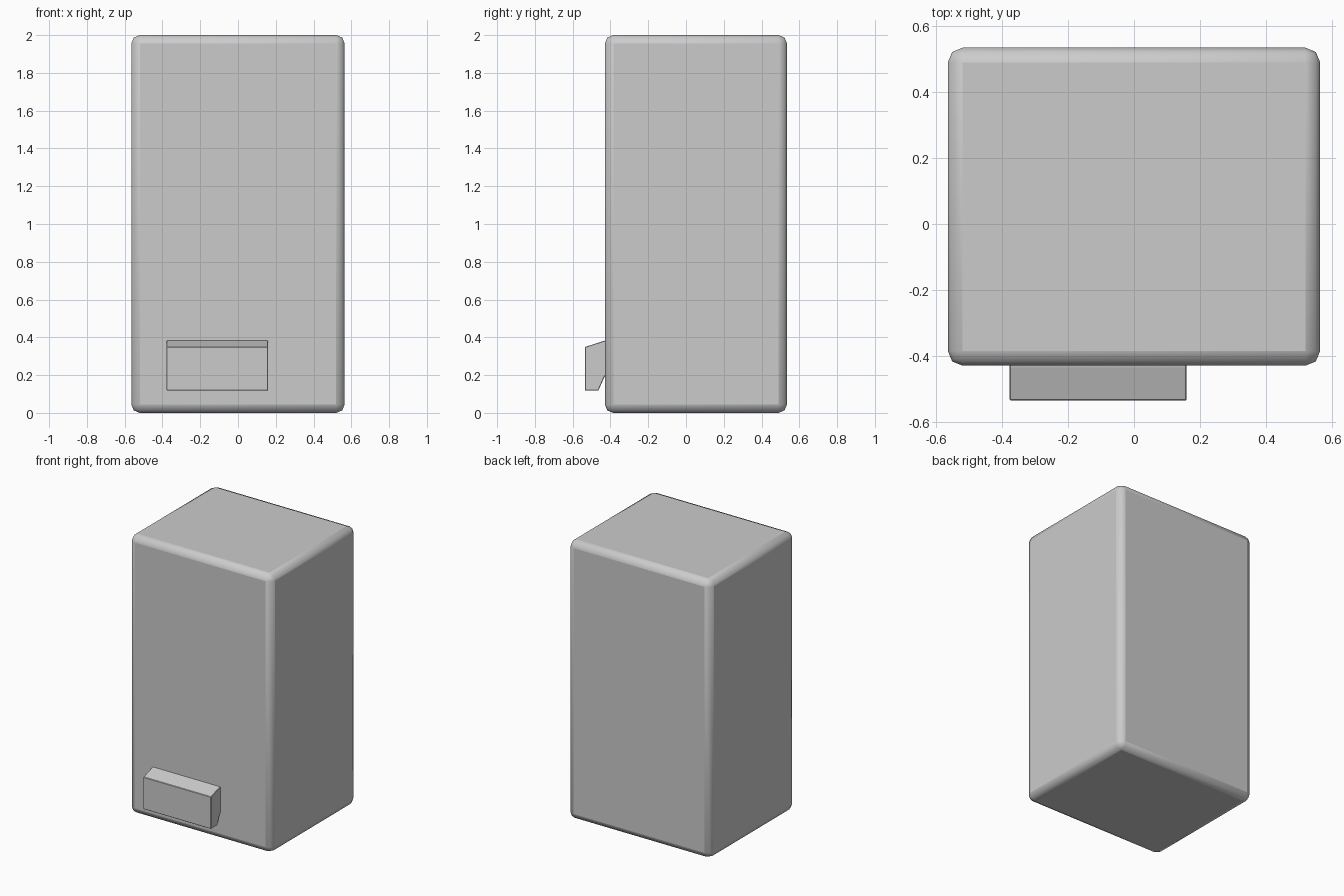
import bpy, bmesh, math

if "Cube" in bpy.data.objects:
    bpy.data.objects.remove(bpy.data.objects["Cube"])


def finish(name, bm, bevel, segments, smooth):
    """Turn a bmesh into an object with rounded edges."""
    bmesh.ops.recalc_face_normals(bm, faces=bm.faces)
    mesh = bpy.data.meshes.new(name)
    bm.to_mesh(mesh)
    bm.free()
    obj = bpy.data.objects.new(name, mesh)
    bpy.context.collection.objects.link(obj)
    mod = obj.modifiers.new("rounded_edges", 'BEVEL')
    mod.width = bevel
    mod.segments = segments
    mod.limit_method = 'ANGLE'
    mod.angle_limit = math.radians(15)
    if smooth:
        bpy.ops.object.select_all(action='DESELECT')
        obj.select_set(True)
        bpy.context.view_layer.objects.active = obj
        bpy.ops.object.shade_smooth_by_angle(angle=math.radians(50))
    return obj


def extrude_profile(name, profile, x0, x1, bevel, segments, smooth):
    """Sweep a closed (y, z) side profile from x0 to x1."""
    bm = bmesh.new()
    face = bm.faces.new([bm.verts.new((x0, y, z)) for y, z in profile])
    ext = bmesh.ops.extrude_face_region(bm, geom=[face])
    verts = [v for v in ext["geom"] if isinstance(v, bmesh.types.BMVert)]
    bmesh.ops.translate(bm, verts=verts, vec=(x1 - x0, 0, 0))
    return finish(name, bm, bevel, segments, smooth)


# Tall cabinet with softly rounded edges
extrude_profile("cabinet",
                [(-0.43, 0), (0.535, 0), (0.535, 2), (-0.43, 2)],
                -0.565, 0.565, 0.045, 2, True)

# Collection hopper on the lower front, its back edge set into the cabinet
extrude_profile("collection_hopper",
                [(-0.42, 0.384), (-0.436, 0.381), (-0.535, 0.349), (-0.535, 0.118),
                 (-0.464, 0.118), (-0.43, 0.195), (-0.42, 0.2)],
                -0.378, 0.16, 0.003, 1, False)
